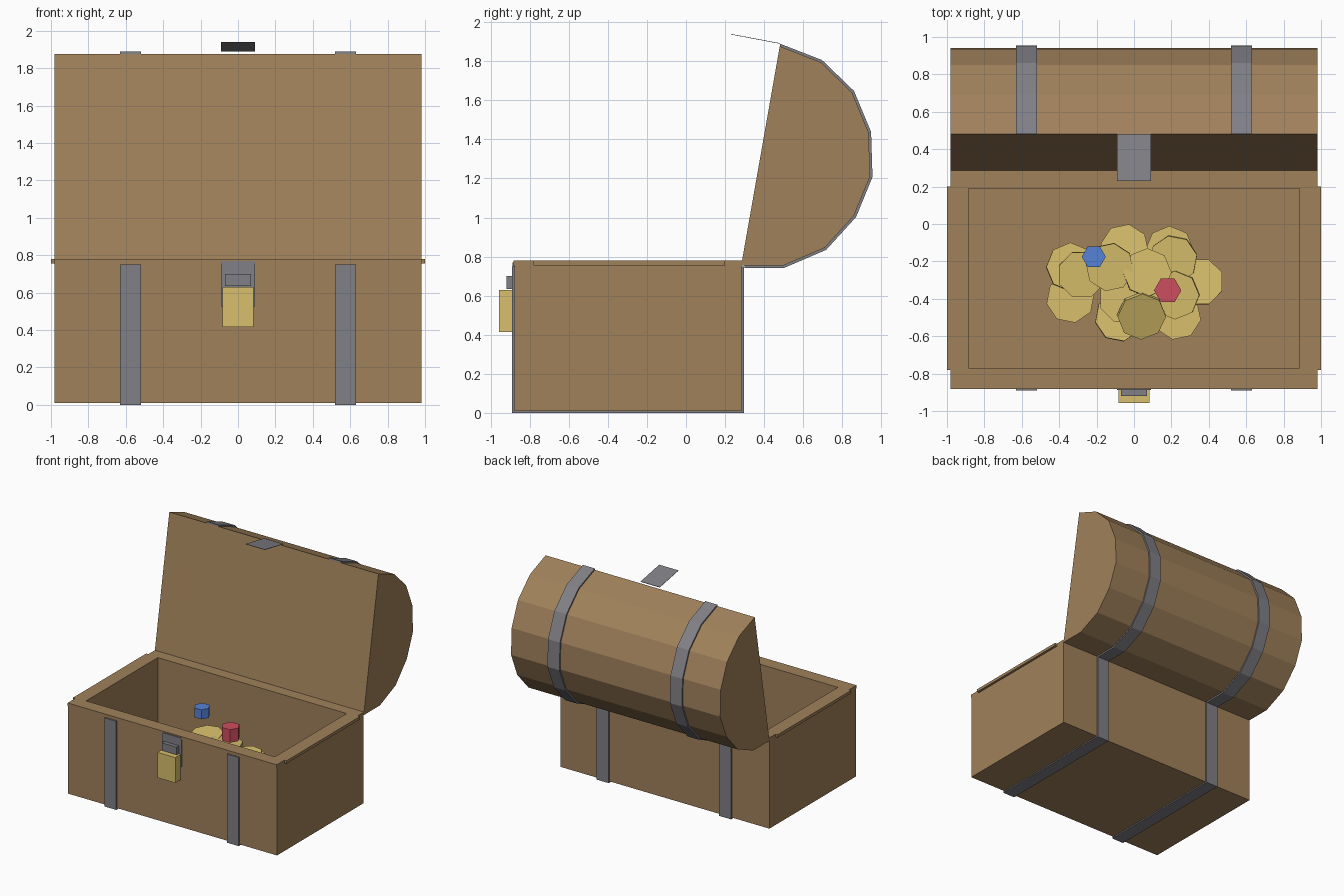
import bpy, bmesh
from math import pi
from mathutils import Vector

cube = bpy.data.objects.get("Cube")
if cube:
    bpy.data.objects.remove(cube, do_unlink=True)


def srgb(*c):
    return tuple((v / 255 / 12.92) if v < 11 else ((v / 255 + 0.055) / 1.055) ** 2.4 for v in c) + (1.0,)


def material(name, color):
    m = bpy.data.materials.new(name)
    m.use_nodes = True
    m.diffuse_color = color
    m.node_tree.nodes["Principled BSDF"].inputs["Base Color"].default_value = color
    return m


wood = material("wood", srgb(160, 129, 91))
iron = material("iron", srgb(128, 128, 134))
gold = material("gold", srgb(216, 192, 108))
blue = material("blue_gem", srgb(86, 130, 214))
red = material("red_gem", srgb(206, 78, 96))


def finish(name, bm, mat):
    bmesh.ops.recalc_face_normals(bm, faces=bm.faces)
    mesh = bpy.data.meshes.new(name)
    bm.to_mesh(mesh)
    bm.free()
    mesh.materials.append(mat)
    ob = bpy.data.objects.new(name, mesh)
    bpy.context.collection.objects.link(ob)
    return ob


def add_box(bm, x, y, z):
    verts = bmesh.ops.create_cube(bm, size=1)["verts"]
    for v in verts:
        v.co = Vector([(r[0] + r[1]) / 2 + c * (r[1] - r[0]) for r, c in zip((x, y, z), v.co)])


def box(name, mat, x, y, z):
    bm = bmesh.new()
    add_box(bm, x, y, z)
    return finish(name, bm, mat)


def prism(name, mat, profile, x0, x1):
    """Extrude a closed (y, z) profile along x."""
    bm = bmesh.new()
    face = bm.faces.new([bm.verts.new((x0, y, z)) for y, z in profile])
    new = bmesh.ops.extrude_face_region(bm, geom=[face])["geom"]
    bmesh.ops.translate(bm, vec=(x1 - x0, 0, 0), verts=[v for v in new if isinstance(v, bmesh.types.BMVert)])
    return finish(name, bm, mat)


def disc(name, mat, sides, radius, depth, loc, rot=(0, 0, 0)):
    bm = bmesh.new()
    bmesh.ops.create_cone(bm, cap_ends=True, segments=sides, radius1=radius, radius2=radius, depth=depth)
    ob = finish(name, bm, mat)
    ob.location, ob.rotation_euler = loc, rot
    return ob


# Chest body: four walls and a floor
HW, FRONT, BACK = 0.98, -0.877, 0.283
IN_X, IN_F, IN_B = 0.885, -0.77, 0.19
RIM_Z, TOP_Z = 0.755, 0.78
bm = bmesh.new()
add_box(bm, (-HW, HW), (FRONT, BACK), (0.01, RIM_Z))
top = max(bm.faces, key=lambda f: f.calc_center_median().z)
bmesh.ops.inset_region(bm, faces=[top], thickness=0.09)
for v in top.verts:
    v.co.x = IN_X if v.co.x > 0 else -IN_X
    v.co.y = IN_B if v.co.y > -0.3 else IN_F
pit = bmesh.ops.extrude_face_region(bm, geom=[top])["geom"]
bmesh.ops.translate(bm, vec=(0, 0, 0.06 - RIM_Z), verts=[v for v in pit if isinstance(v, bmesh.types.BMVert)])
if top.is_valid:
    bmesh.ops.delete(bm, geom=[top], context="FACES_ONLY")
finish("chest_body", bm, wood)

# Rim boards around the opening
box("front_rim", wood, (-HW, HW), (-0.882, IN_F), (RIM_Z, TOP_Z))
box("back_rim", wood, (-HW, HW), (IN_B, 0.287), (RIM_Z, TOP_Z))
for side, s in (("left", 1), ("right", -1)):
    box(side + "_rim", wood, sorted((s * IN_X, s * 1.0)), (-0.78, 0.20), (RIM_Z, TOP_Z))

# Open lid: faceted barrel with a flat inner face
arc = [(0.48, 1.877), (0.69, 1.795), (0.85, 1.64), (0.935, 1.435),
       (0.942, 1.21), (0.86, 1.01), (0.71, 0.845), (0.50, 0.755)]
hinge = [(0.287, 0.755), (0.287, 0.78)]
prism("lid", wood, arc + hinge, -HW, HW)

# Iron straps over the lid and around the body
centre = Vector((0.42, 1.3))
outer = [Vector(p) + (Vector(p) - centre).normalized() * 0.013 for p in arc]
outer.append(Vector((0.30, 0.742)))
inner = [Vector(p) for p in arc] + [Vector((0.30, 0.755))]
body_u = [(-0.89, 0.75), (-0.89, 0), (0.296, 0), (0.296, 0.75),
          (BACK, 0.75), (BACK, 0.01), (FRONT, 0.01), (FRONT, 0.75)]
for side, s in (("left", 1), ("right", -1)):
    a, b = sorted((s * 0.518, s * 0.63))
    prism(side + "_lid_strap", iron, outer + inner[::-1], a, b)
    prism(side + "_body_strap", iron, body_u, a, b)

# Hasp flap on the lid, lock plate, staple and padlock
prism("hasp_flap", iron, [(0.48, 1.893), (0.23, 1.94), (0.23, 1.937), (0.48, 1.89)], -0.09, 0.09)
box("lock_plate", iron, (-0.09, 0.09), (-0.888, -0.87), (0.525, 0.77))
box("staple", iron, (-0.07, 0.07), (-0.92, -0.88), (0.635, 0.70))
box("padlock", gold, (-0.083, 0.083), (-0.958, -0.885), (0.415, 0.63))

# Coin heap: x, y, z
coins = [(-0.34, -0.23, .36), (-0.34, -0.40, .34), (-0.28, -0.27, .40), (-0.05, -0.13, .41),
         (0.19, -0.14, .36), (0.21, -0.19, .39), (0.35, -0.31, .36), (0.23, -0.49, .36),
         (0.22, -0.38, .40), (-0.08, -0.50, .38), (-0.06, -0.40, .43),
         (-0.13, -0.23, .485), (0.07, -0.26, .48)]
for i, c in enumerate(coins):
    tilt = 0.06 * ((i % 3) - 1)
    disc("coin", gold, 8, 0.13, 0.035, c, (tilt, -tilt, 0.2 * (i % 4)))
disc("tilted_coin", gold, 8, 0.13, 0.035, (0.04, -0.49, .46), (0.35, 0.1, 0))

# Gems resting on the heap
disc("blue_gem", blue, 6, 0.064, 0.08, (-0.215, -0.175, 0.645), (0, 0, pi / 6))
disc("red_gem", red, 6, 0.073, 0.11, (0.18, -0.355, 0.64), (0, 0, pi / 6))
